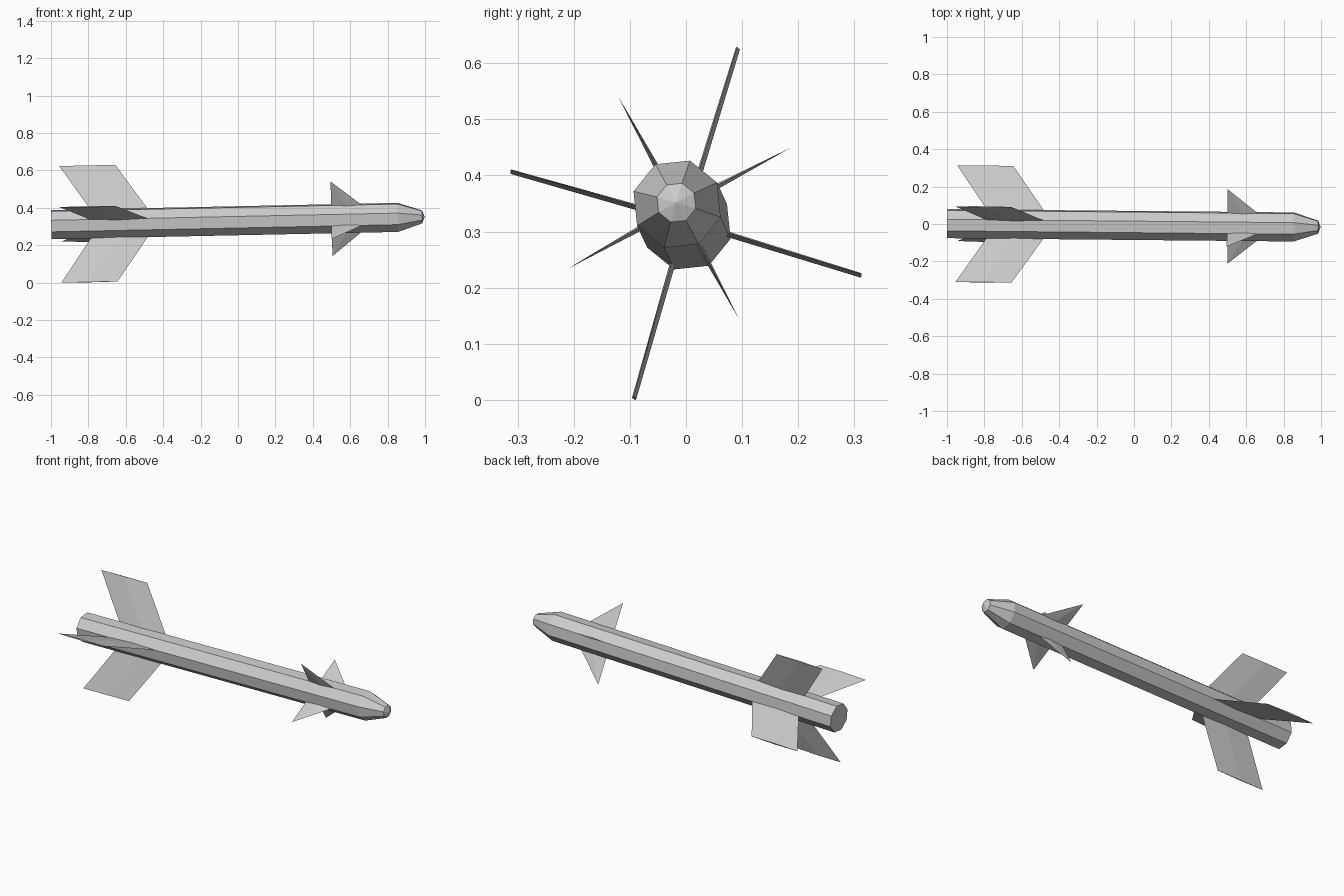
import bpy, bmesh, math
from mathutils import Matrix, Euler

cube = bpy.data.objects.get("Cube")
if cube:
    bpy.data.objects.remove(cube, do_unlink=True)

grey = bpy.data.materials.new("light_grey")
grey.use_nodes = True
colour = (0.6, 0.6, 0.6, 1)
grey.diffuse_color = colour
grey.node_tree.nodes["Principled BSDF"].inputs["Base Color"].default_value = colour

# The whole missile is built along x, then pitched and yawed slightly
POSE = Matrix.Translation((0, -0.0077, 0.331)) @ Euler((0, -0.0208, -0.0096)).to_matrix().to_4x4()
ROLL = math.radians(28.5)
SIDES = 8


def finish(name, bm):
    bmesh.ops.recalc_face_normals(bm, faces=bm.faces)
    mesh = bpy.data.meshes.new(name)
    bm.to_mesh(mesh)
    bm.free()
    mesh.materials.append(grey)
    obj = bpy.data.objects.new(name, mesh)
    bpy.context.collection.objects.link(obj)
    return obj


def lathe(name, rings, apex):
    """Octagonal body through (x, radius) rings, ending in a point."""
    bm = bmesh.new()
    loops = []
    for x, r in rings:
        angles = [ROLL + math.tau * i / SIDES for i in range(SIDES)]
        loops.append([bm.verts.new((x, r * math.cos(a), r * math.sin(a))) for a in angles])
    tip = bm.verts.new((apex, 0, 0))
    bm.faces.new(loops[0])
    for i in range(SIDES):
        j = (i + 1) % SIDES
        for a, b in zip(loops, loops[1:]):
            bm.faces.new((a[i], a[j], b[j], b[i]))
        bm.faces.new((loops[-1][i], loops[-1][j], tip))
    finish(name, bm).matrix_world = POSE


def fin(name, angle, root, tip, half_root, half_tip):
    """Diamond-section fin; root and tip are (front x, back x, radius)."""
    bm = bmesh.new()
    sections = []
    for (front, back, r), h in ((root, half_root), (tip, half_tip)):
        mid = (front + back) / 2
        points = ((front, 0), (mid, h), (back, 0), (mid, -h))
        sections.append([bm.verts.new((x, r, z)) for x, z in points])
    inner, outer = sections
    bm.faces.new(inner)
    bm.faces.new(outer)
    for i in range(4):
        j = (i + 1) % 4
        bm.faces.new((inner[i], inner[j], outer[j], outer[i]))
    bmesh.ops.remove_doubles(bm, verts=bm.verts, dist=0.0001)
    finish(name, bm).matrix_world = POSE @ Matrix.Rotation(angle, 4, "X")


# Body and blunt nose
lathe("body", [(-0.998, 0.081), (0.855, 0.081), (0.985, 0.036)], 0.998)

# Four swept tail fins and four small steering fins, set 45 degrees apart
for k in range(4):
    quarter = ROLL + k * math.pi / 2
    fin(f"tail_fin_{k + 1}", quarter + math.pi / 4,
        (-0.477, -0.782, 0.07), (-0.65, -0.95, 0.325), 0.005, 0.004)
    fin(f"nose_fin_{k + 1}", quarter,
        (0.675, 0.5, 0.07), (0.5, 0.5, 0.227), 0.005, 0)
